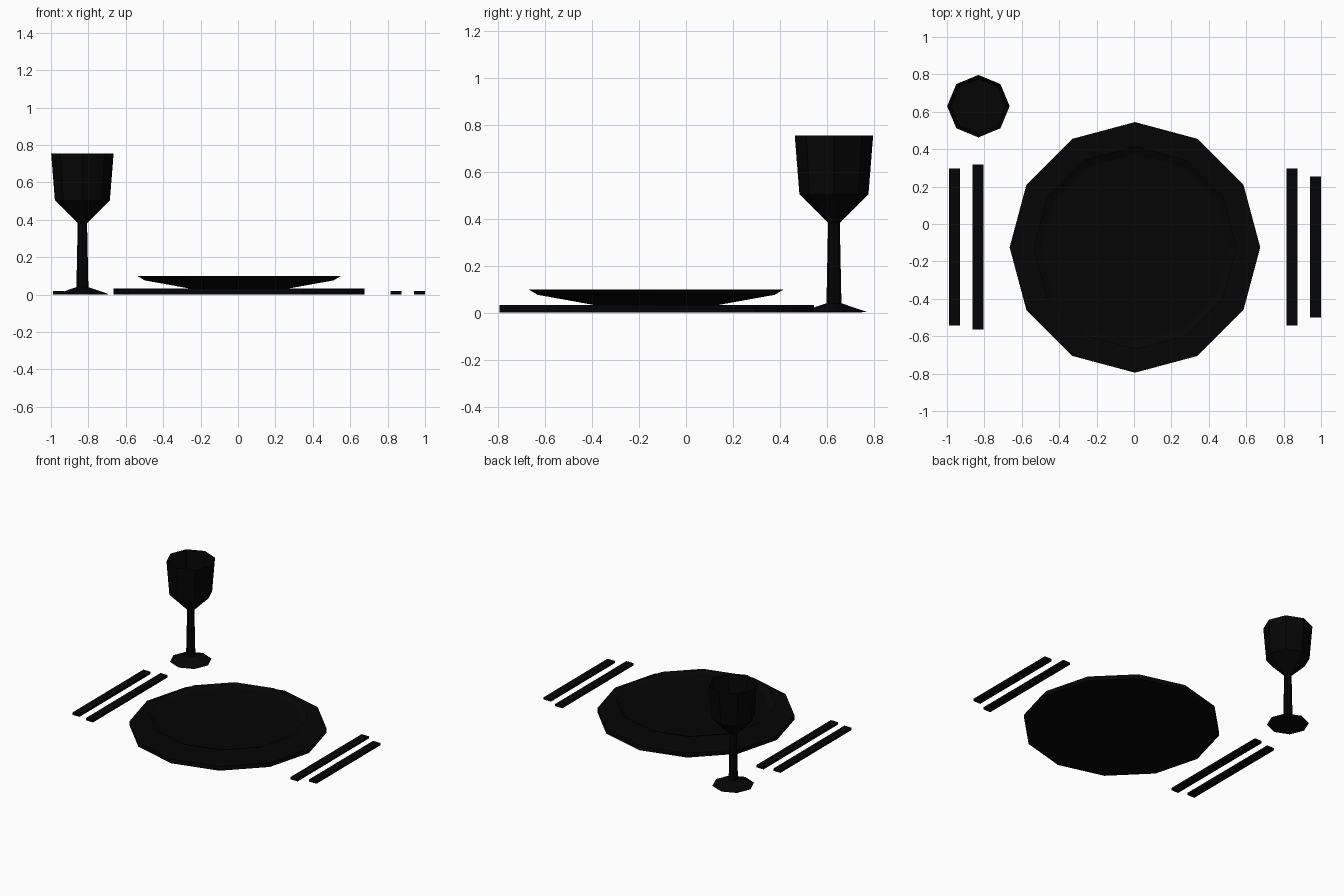
import bpy, bmesh, math

if "Cube" in bpy.data.objects:
    bpy.data.objects.remove(bpy.data.objects["Cube"])

mat = bpy.data.materials.new("black")
mat.diffuse_color = (0.0015, 0.0015, 0.0015, 1)
mat.use_nodes = True
mat.node_tree.nodes["Principled BSDF"].inputs["Base Color"].default_value = mat.diffuse_color


def finish(bm, name):
    me = bpy.data.meshes.new(name)
    bm.to_mesh(me)
    bm.free()
    me.materials.append(mat)
    ob = bpy.data.objects.new(name, me)
    bpy.context.collection.objects.link(ob)
    return ob


def lathe(name, center, profile, sides):
    """Spin a (radius, height) profile, listed bottom to top; radius 0 makes a pole."""
    bm = bmesh.new()
    rings = []
    for r, z in profile:
        n = sides if r else 1
        rings.append([bm.verts.new((center[0] + r * math.cos(math.tau * i / sides),
                                    center[1] + r * math.sin(math.tau * i / sides), z))
                      for i in range(n)])
    for a, b in zip(rings, rings[1:]):
        for i in range(sides):
            j = (i + 1) % sides
            corners = [a[i % len(a)], a[j % len(a)], b[j % len(b)], b[i % len(b)]]
            bm.faces.new(list(dict.fromkeys(corners)))
    return finish(bm, name)


def bar(name, x0, x1, y0, y1, z0=0.001, z1=0.018):
    bm = bmesh.new()
    bmesh.ops.create_cube(bm, size=1)
    for v in bm.verts:
        v.co = (x1 if v.co.x > 0 else x0, y1 if v.co.y > 0 else y0, z1 if v.co.z > 0 else z0)
    finish(bm, name)


# Charger and plate with a shallow recess
lathe("charger", (0.005, -0.125), [(0, 0), (0.67, 0), (0.67, 0.032), (0, 0.032)], 12)
lathe("plate", (0.006, -0.127), [(0, 0.03), (0.25, 0.03), (0.505, 0.076), (0.543, 0.099),
                                 (0.50, 0.08), (0, 0.08)], 12)

# Goblet: foot, stem and bowl with a flat floor inside
cup = (-0.832, 0.63)
lathe("goblet", cup, [(0, 0), (0.143, 0.002), (0.032, 0.04), (0.025, 0.382),
                      (0.147, 0.504), (0.167, 0.755), (0.145, 0.504), (0, 0.504)], 8)

# Cutlery bars either side
bar("outer_fork", -0.989, -0.93, -0.544, 0.296)
bar("inner_fork", -0.863, -0.804, -0.564, 0.317)
bar("knife", 0.815, 0.874, -0.544, 0.296)
bar("spoon", 0.94, 1.0, -0.501, 0.253)
